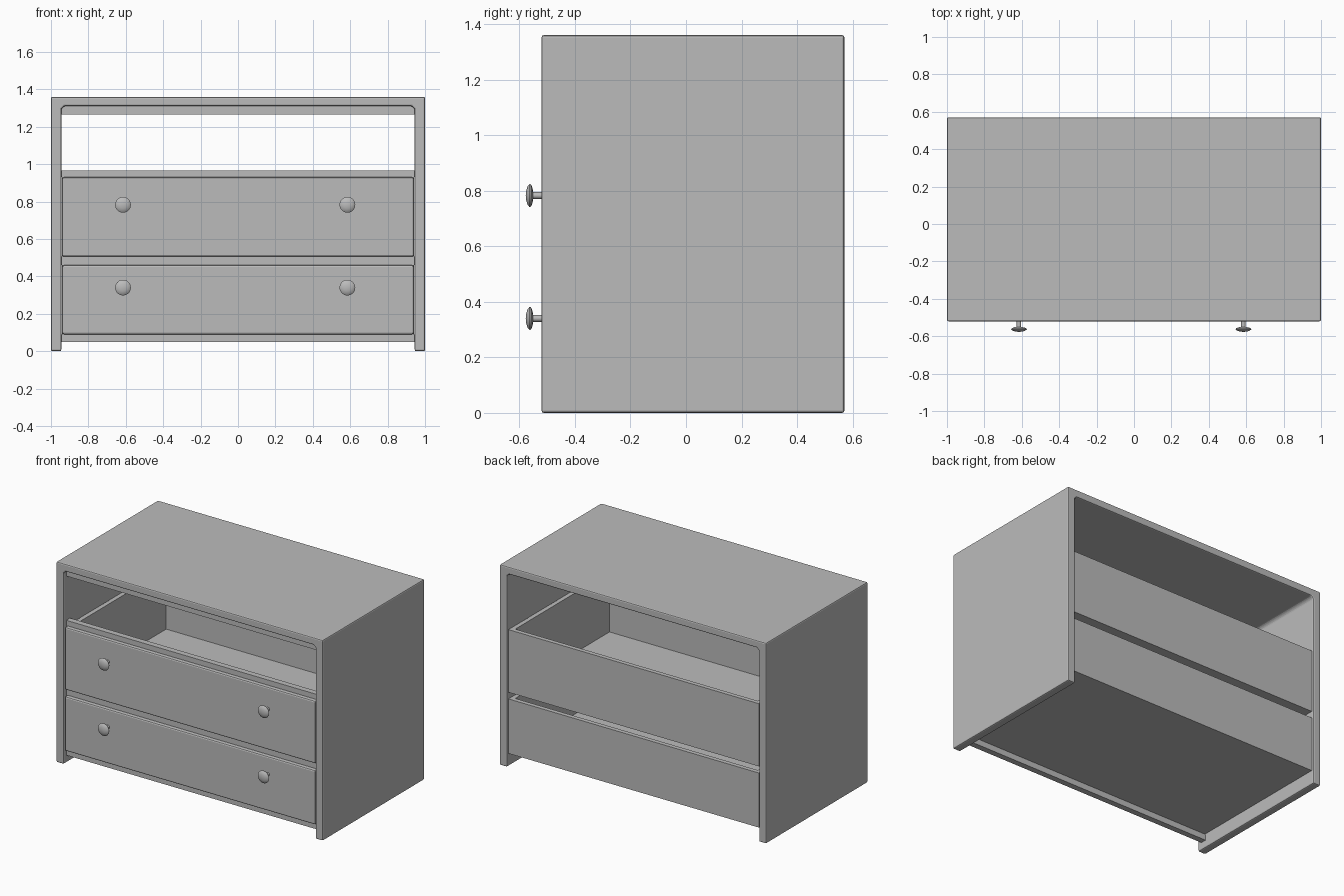
import bpy
import bmesh
import math
from mathutils import Matrix

cube = bpy.data.objects.get("Cube")
if cube:
    bpy.data.objects.remove(cube, do_unlink=True)

# Single painted grey
GREY = (0.5, 0.5, 0.5, 1.0)
grey = bpy.data.materials.new("grey_paint")
grey.use_nodes = True
grey.diffuse_color = GREY
grey.node_tree.nodes["Principled BSDF"].inputs["Base Color"].default_value = GREY

FRONT, BACK = -0.52, 0.57
INNER = 0.945          # inner face of the side panels
TOP, UNDER = 1.36, 1.31
RAIL_FRONT, RAIL_BACK = -0.49, -0.45


def finish(name, bm, bevel=0.0, smooth=False):
    bmesh.ops.recalc_face_normals(bm, faces=bm.faces)
    mesh = bpy.data.meshes.new(name)
    bm.to_mesh(mesh)
    bm.free()
    obj = bpy.data.objects.new(name, mesh)
    bpy.context.collection.objects.link(obj)
    mesh.materials.append(grey)
    if bevel:
        mod = obj.modifiers.new("soft_edges", "BEVEL")
        mod.width = bevel
        mod.segments = 2
        mod.limit_method = "ANGLE"
    if smooth:
        bpy.ops.object.select_all(action="DESELECT")
        obj.select_set(True)
        bpy.context.view_layer.objects.active = obj
        bpy.ops.object.shade_smooth_by_angle(angle=math.radians(35))
    return obj


def add_box(bm, x0, x1, y0, y1, z0, z1):
    size = Matrix.Diagonal((x1 - x0, y1 - y0, z1 - z0, 1))
    move = Matrix.Translation(((x0 + x1) / 2, (y0 + y1) / 2, (z0 + z1) / 2))
    bmesh.ops.create_cube(bm, size=1, matrix=move @ size)


def box(name, *limits, bevel=0.0):
    bm = bmesh.new()
    add_box(bm, *limits)
    return finish(name, bm, bevel)


# Outer case: two sides and a top in one arch, with eased inner corners
def case():
    c = 0.015
    half = [(1, 0), (1, TOP), (INNER, 0), (INNER, UNDER - c), (INNER - c, UNDER)]
    outer = [(-1, 0), (-1, TOP), half[1], half[0]]
    inner = half[2:] + [(-x, z) for x, z in reversed(half[2:])]
    bm = bmesh.new()
    face = bm.faces.new([bm.verts.new((x, FRONT, z)) for x, z in outer + inner])
    out = bmesh.ops.extrude_face_region(bm, geom=[face])
    verts = [v for v in out["geom"] if isinstance(v, bmesh.types.BMVert)]
    bmesh.ops.translate(bm, verts=verts, vec=(0, BACK - FRONT, 0))
    finish("case", bm, bevel=0.008)


# Open drawer box behind a separate front panel
def drawer(name, z0, z1):
    x, t, y0, y1 = 0.94, 0.03, RAIL_FRONT, 0.56
    bm = bmesh.new()
    add_box(bm, -x, -x + t, y0, y1, z0, z1)
    add_box(bm, x - t, x, y0, y1, z0, z1)
    add_box(bm, -x + t, x - t, y1 - t, y1, z0, z1)
    add_box(bm, -x + t, x - t, y0, y1 - t, z0, z0 + 0.02)
    finish(name + "_box", bm)
    box(name + "_front", -x, x, FRONT + 0.005, y0 + 0.01, z0, z1, bevel=0.01)


# Round pull: stem and domed head turned about the y axis
def knob(name, x, z):
    profile = [(0.012, -0.51), (0.012, -0.55), (0.028, -0.553), (0.040, -0.558),
               (0.042, -0.563), (0.034, -0.570), (0.019, -0.575), (0, -0.577)]
    bm = bmesh.new()
    verts = [bm.verts.new((r, y, 0)) for r, y in profile]
    edges = [bm.edges.new(pair) for pair in zip(verts, verts[1:])]
    bmesh.ops.spin(bm, geom=verts + edges, cent=(0, 0, 0), axis=(0, 1, 0),
                   angle=math.tau, steps=32)
    bmesh.ops.remove_doubles(bm, verts=bm.verts, dist=0.0001)
    bmesh.ops.translate(bm, verts=bm.verts, vec=(x, 0, z))
    finish(name, bm, smooth=True)


case()

# Cross rails between the openings
for name, z0, z1 in (("bottom", 0.05, 0.09), ("middle", 0.46, 0.505),
                     ("upper", 0.93, 0.965), ("top", 1.265, UNDER)):
    box(name + "_rail", -INNER, INNER, RAIL_FRONT, RAIL_BACK, z0, z1)

# Drawers with a pair of knobs each
for name, z0, z1 in (("lower_drawer", 0.09, 0.46), ("upper_drawer", 0.505, 0.93)):
    drawer(name, z0, z1)
    knob_z = (z0 + z1) / 2 + 0.065
    knob(name + "_right_knob", -0.615, knob_z)
    knob(name + "_left_knob", 0.585, knob_z)
